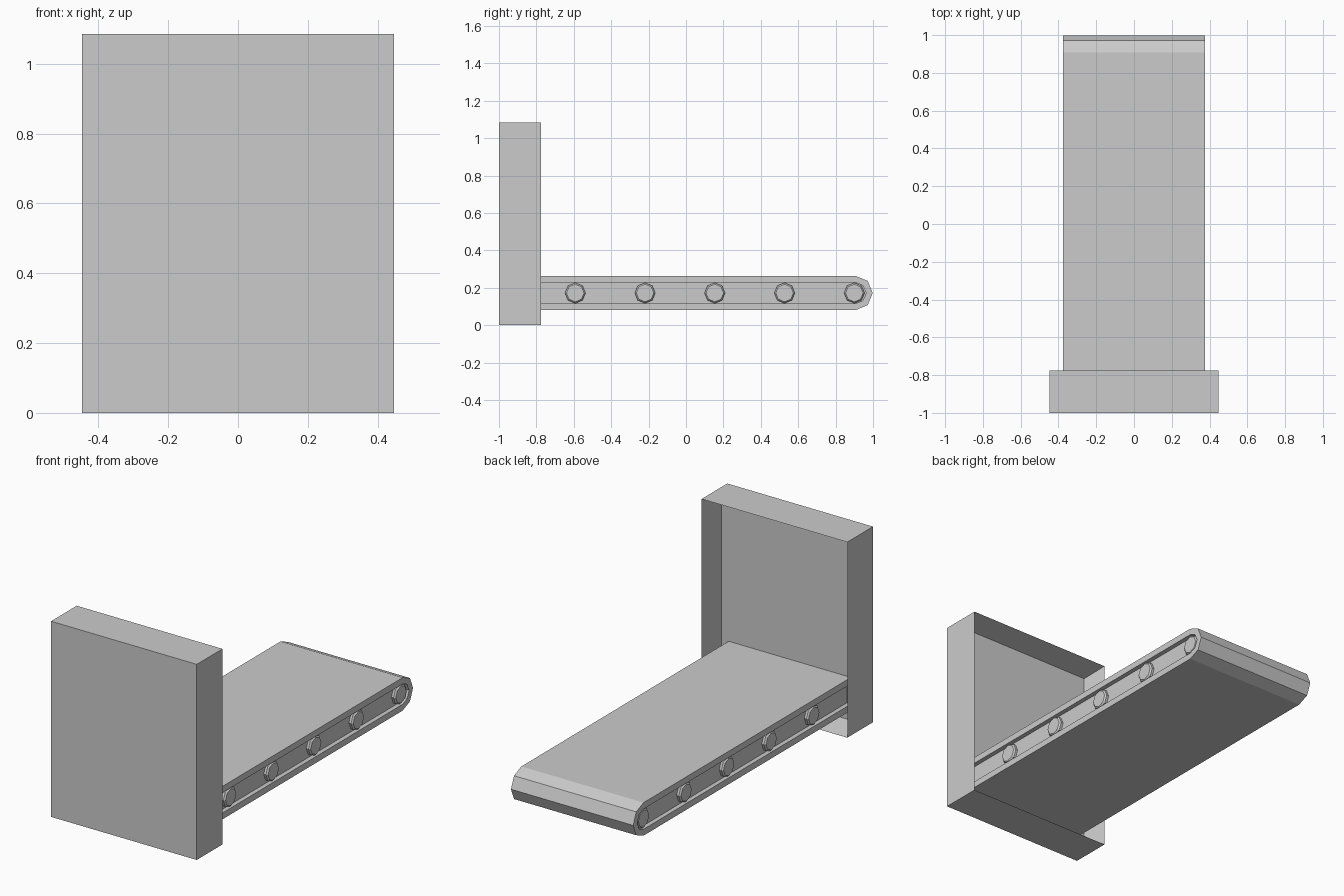
import bpy, bmesh, math

if "Cube" in bpy.data.objects:
    bpy.data.objects.remove(bpy.data.objects["Cube"])


def make_object(name, bm):
    bmesh.ops.recalc_face_normals(bm, faces=bm.faces)
    mesh = bpy.data.meshes.new(name)
    bm.to_mesh(mesh)
    bm.free()
    obj = bpy.data.objects.new(name, mesh)
    bpy.context.collection.objects.link(obj)
    return obj


AXIS_Z = 0.172
END_Y = 0.907
START_Y = -0.91      # belt meets the housing's back panel


def belt_profile(radius):
    """Side outline: straight run with a half-octagon nose at the far end."""
    nose = [(END_Y + radius * math.cos(a), AXIS_Z + radius * math.sin(a))
            for a in (math.radians(90 - 45 * i) for i in range(5))]
    return [(START_Y, AXIS_Z + radius)] + nose + [(START_Y, AXIS_Z - radius)]


def loop_verts(bm, profile, x):
    return [bm.verts.new((x, y, z)) for y, z in profile]


def bridge(bm, a, b):
    n = len(a)
    for i in range(n):
        j = (i + 1) % n
        bm.faces.new((a[i], a[j], b[j], b[i]))


# Housing: shallow box with its rear face inset and pushed in
bm = bmesh.new()
bmesh.ops.create_cube(bm, size=1)
for v in bm.verts:
    v.co = (v.co.x * 0.894, -0.8875 + v.co.y * 0.225, 0.5425 + v.co.z * 1.085)
bm.normal_update()
rear = max(bm.faces, key=lambda f: f.normal.y)
bmesh.ops.inset_region(bm, faces=[rear], thickness=0.037)
for v in rear.verts:
    v.co.y -= 0.135
make_object("housing", bm)

# Belt: hollow band, open towards both sides
bm = bmesh.new()
outer, inner = belt_profile(0.0915), belt_profile(0.056)
oa, ob = loop_verts(bm, outer, -0.375), loop_verts(bm, outer, 0.375)
ia, ib = loop_verts(bm, inner, -0.375), loop_verts(bm, inner, 0.375)
bridge(bm, oa, ob)
bridge(bm, ia, ib)
bridge(bm, oa, ia)
bridge(bm, ob, ib)
make_object("belt", bm)

# Core: recessed slab filling the band
bm = bmesh.new()
ca, cb = loop_verts(bm, inner, -0.35), loop_verts(bm, inner, 0.35)
bridge(bm, ca, cb)
bm.faces.new(ca)
bm.faces.new(cb)
make_object("belt_core", bm)

# Rollers: octagonal rods with slightly tapered end caps
for i in range(5):
    bm = bmesh.new()
    y0 = -0.592 + 0.373 * i
    rings = []
    for x, r in ((-0.371, 0.047), (-0.363, 0.055), (0.363, 0.055), (0.371, 0.047)):
        ring = [(y0 + r * math.cos(k * math.pi / 4), AXIS_Z + r * math.sin(k * math.pi / 4))
                for k in range(8)]
        rings.append(loop_verts(bm, ring, x))
    for a, b in zip(rings, rings[1:]):
        bridge(bm, a, b)
    bm.faces.new(rings[0])
    bm.faces.new(rings[-1])
    make_object(f"roller_{i + 1}", bm)
